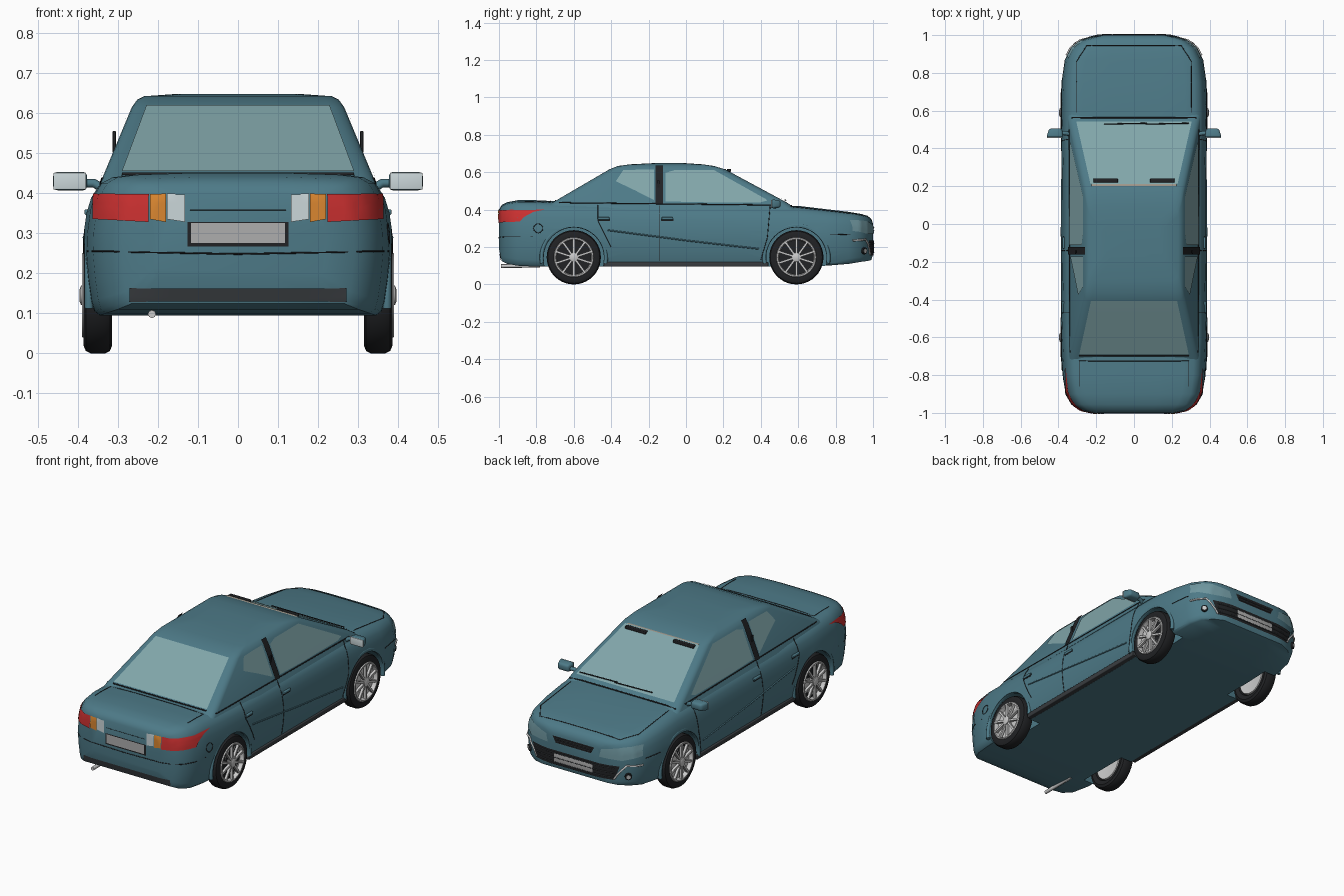
import bpy, bmesh, math
from mathutils import Vector, Matrix
from mathutils.bvhtree import BVHTree

if "Cube" in bpy.data.objects:
    bpy.data.objects.remove(bpy.data.objects["Cube"])


def mat(name, r, g, b):
    m = bpy.data.materials.new(name)
    m.diffuse_color = (r, g, b, 1)
    m.use_nodes = True
    m.node_tree.nodes["Principled BSDF"].inputs["Base Color"].default_value = m.diffuse_color
    return m


PAINT = mat("paint", .075, .195, .245)
GLASS = mat("glass", .22, .38, .40)
LAMP = mat("lamp_glass", .16, .31, .35)
BLACK = mat("black_trim", .015, .016, .018)
DARK = mat("dark_plastic", .04, .045, .05)
CHROME = mat("chrome", .55, .57, .58)
RED = mat("red_lens", .6, .03, .03)
AMBER = mat("amber_lens", .7, .24, .03)
WHITE = mat("white_lens", .6, .68, .7)
PLATE = mat("plate_grey", .42, .42, .42)
BEIGE = mat("beige", .4, .36, .3)


def finish(name, bm, m, angle=35, recalc=True):
    if recalc:
        bmesh.ops.recalc_face_normals(bm, faces=bm.faces[:])
    me = bpy.data.meshes.new(name)
    bm.to_mesh(me)
    bm.free()
    ob = bpy.data.objects.new(name, me)
    bpy.context.collection.objects.link(ob)
    me.materials.append(m)
    smooth(ob, angle)
    return ob


def smooth(ob, angle):
    bpy.ops.object.select_all(action='DESELECT')
    ob.select_set(True)
    bpy.context.view_layer.objects.active = ob
    bpy.ops.object.shade_smooth_by_angle(angle=math.radians(angle))


def loft(name, rings, m, angle=35):
    bm = bmesh.new()
    vs = [[bm.verts.new(p) for p in r] for r in rings]
    n = len(rings[0])
    for a, b in zip(vs, vs[1:]):
        for i in range(n):
            bm.faces.new((a[i], a[(i + 1) % n], b[(i + 1) % n], b[i]))
    bm.faces.new(vs[0])
    bm.faces.new(vs[-1])
    return finish(name, bm, m, angle)


def lathe(name, profile, c, m, n=40):
    # profile of (radius, x) revolved around the x axis at c
    return loft(name, [[(c[0] + x, c[1] + r * math.cos(t * math.tau / n), c[2] + r * math.sin(t * math.tau / n))
                        for t in range(n)] for r, x in profile], m)


def box(name, c, size, m, bevel=0.0):
    bm = bmesh.new()
    bmesh.ops.create_cube(bm, size=1, matrix=Matrix.Translation(c) @ Matrix.Diagonal((*size, 1)))
    if bevel:
        bmesh.ops.bevel(bm, geom=bm.edges[:], offset=bevel, segments=3, affect='EDGES', profile=.5)
    return finish(name, bm, m)


# Lower body: cross-sections along y (half width, bottom, top)
stations = [(-1, .22, .19, .40), (-.985, .29, .125, .425), (-.955, .33, .11, .44), (-.9, .362, .1, .45),
            (-.8, .378, .095, .45), (-.6, .388, .095, .44), (-.3, .384, .095, .43), (.3, .384, .095, .425),
            (.6, .388, .095, .42), (.75, .383, .1, .402), (.87, .366, .11, .388), (.93, .335, .12, .378),
            (.97, .285, .125, .367), (.99, .22, .13, .352), (1, .17, .16, .325)]
half = [(.4, 0), (.91, 0), (.945, .03), (.965, .1), (.985, .25), (1, .43), (.995, .58), (.975, .74),
        (.945, .85), (.9, .93), (.83, .97), (.7, .988), (.35, 1)]
section = half + [(-x, z) for x, z in reversed(half)]
body = loft("body", [[(w * x, y, b + (t - b) * z) for x, z in section] for y, w, b, t in stations], PAINT)


# Cabin: rounded rectangles stacked in z (rear, front, half width)
def outline(z, yr, yf, hw):
    pts = []
    for q, (sx, y0, sy) in enumerate([(1, yf, 1), (-1, yf, 1), (-1, yr, -1), (1, yr, -1)]):
        for k in range(5):
            a = (q + k / 4) * math.pi / 2
            pts.append((sx * (hw - .035) + .035 * math.cos(a), y0 - sy * .045 + .045 * math.sin(a), z))
    return pts


cabin = loft("cabin", [outline(*r) for r in [
    (.40, -.78, .595, .35), (.44, -.71, .535, .338), (.615, -.41, .21, .265), (.633, -.365, .15, .252),
    (.642, -.30, .09, .235), (.648, -.18, 0, .15)]], PAINT)

# Surface used for laying windows, lamps and seams onto the shell
verts, faces = [], []
for ob in (body, cabin):
    k = len(verts)
    verts += [v.co.copy() for v in ob.data.vertices]
    faces += [[k + i for i in p.vertices] for p in ob.data.polygons]
shell = BVHTree.FromPolygons(verts, faces)


def project(axis, s, u, v, off):
    i = 'xyz'.index(axis)
    o, d = [u, v], [0, 0, 0]
    o.insert(i, s * 3)
    d[i] = -s
    p, n, _, _ = shell.ray_cast(Vector(o), Vector(d))
    if p is None:
        o[i] = s * .9
        p, n, _, _ = shell.find_nearest(Vector(o))
    if n.dot(Vector(d)) > 0:
        n = -n
    return p + n * off, n


def sample(line, n):
    out = []
    for a, b in zip(line, line[1:]):
        out += [tuple(p + (q - p) * k / n for p, q in zip(a, b)) for k in range(n)]
    return out + [line[-1]]


def patch(name, axis, s, low, high, m, off=.004, n=10):
    bm = bmesh.new()
    grid, normal = [], None
    for a, b in zip(sample(low, n), sample(high, n)):
        row = []
        for u, v in sample([a, b], 6):
            p, normal = project(axis, s, u, v, off)
            row.append(bm.verts.new(p))
        grid.append(row)
    for a, b in zip(grid, grid[1:]):
        for j in range(6):
            bm.faces.new((a[j], b[j], b[j + 1], a[j + 1]))
    bm.normal_update()
    if sum(f.normal.dot(normal) for f in bm.faces) < 0:
        bmesh.ops.reverse_faces(bm, faces=bm.faces[:])
    return finish(name, bm, m, 35, False)


def tube(name, pts, r, m):
    cu = bpy.data.curves.new(name, 'CURVE')
    cu.dimensions, cu.bevel_depth, cu.bevel_resolution, cu.use_fill_caps = '3D', r, 2, True
    sp = cu.splines.new('POLY')
    sp.points.add(len(pts) - 1)
    for q, p in zip(sp.points, pts):
        q.co = (*p, 1)
    cu.materials.append(m)
    ob = bpy.data.objects.new(name, cu)
    bpy.context.collection.objects.link(ob)


def seam(name, axis, s, line, m=BLACK, r=.002, off=0):
    tube(name, [project(axis, s, u, v, off)[0] for u, v in sample(line, 10)], r, m)


# Windscreen, rear window, wipers and visors
patch("windscreen", 'z', 1, [(-.305, .54), (.305, .54)], [(-.23, .21), (.23, .21)], GLASS)
patch("rear_window", 'z', 1, [(-.29, -.69), (.29, -.69)], [(-.228, -.405), (.228, -.405)], GLASS)
seam("cowl_seam", 'z', 1, [(-.33, .562), (.33, .562)], BLACK, .004)
seam("rear_window_seam", 'z', 1, [(-.29, -.697), (.29, -.697)], BLACK, .004)
for x in (-.16, .06):
    seam("wiper", 'z', 1, [(x, .525), (x + .23, .53)], BLACK, .003, .008)
box("header_bar", (0, .205, .612), (.45, .02, .012), BEIGE, .003)
for s in (1, -1):
    box("visor", (s * .15, .23, .61), (.13, .022, .016), BLACK, .004)

# Rear end: lamps, plate, lower grille, exhaust
for s in (1, -1):
    for name, a, b, m in [("red_lamp", .222, .358, RED), ("amber_lamp", .18, .219, AMBER), ("reverse_lamp", .132, .177, WHITE)]:
        patch(name, 'y', -1, [(s * a, .328), (s * b, .335)], [(s * a, .397), (s * b, .397)], m, .005)
patch("rear_plate_frame", 'y', -1, [(-.126, .267), (.126, .267)], [(-.126, .328), (.126, .328)], BLACK, .002)
patch("rear_plate", 'y', -1, [(-.117, .275), (.117, .275)], [(-.117, .325), (.117, .325)], PLATE, .005)
patch("rear_lower_grille", 'y', -1, [(-.27, .13), (.27, .13)], [(-.27, .163), (.27, .163)], DARK)
seam("rear_bumper_seam", 'y', -1, [(-.375, .255), (0, .248), (.375, .255)])
seam("boot_seam", 'y', -1, [(-.12, .358), (.12, .358)], BLACK, .001)
seam("boot_lid_seam", 'z', 1, [(-.29, -.86), (-.29, -.725), (.29, -.725), (.29, -.86)])
tube("exhaust", [(-.215, -.99, .098), (-.215, -.78, .1)], .01, CHROME)

# Front end: grille, intake, plate, headlamps, fog lamps
patch("upper_grille", 'y', 1, [(-.11, .278), (.11, .278)], [(-.13, .315), (.13, .315)], BLACK)
for z in (.288, .303):
    seam("grille_bar", 'y', 1, [(-.11, z), (.11, z)], DARK, .003, .004)
patch("lower_intake", 'y', 1, [(-.24, .155), (.24, .155)], [(-.27, .235), (.27, .235)], BLACK)
for z in (.17, .195, .22):
    seam("intake_bar", 'y', 1, [(-.24, z), (.24, z)], DARK, .003, .004)
box("front_plate", (0, 1.0, .195), (.24, .012, .055), PLATE, .002)
for s in (1, -1):
    patch("headlamp", 'y', 1, [(s * .16, .272), (s * .28, .268), (s * .352, .285)],
          [(s * .17, .315), (s * .28, .338), (s * .345, .343)], LAMP)
    seam("chrome_bracket", 'y', 1, [(s * .355, .235), (s * .30, .24), (s * .255, .185), (s * .24, .16)], CHROME, .005, .003)
    p, nrm = project('y', 1, s * .305, .18, .002)
    tube("fog_lamp", [p - nrm * .01, p + nrm * .008], .019, BLACK)
    tube("fog_lens", [p, p + nrm * .011], .012, CHROME)
    seam("front_bumper_seam", 'x', s, [(.77, .265), (.88, .268)])
seam("bonnet_seam", 'z', 1, [(-.305, .59), (-.305, .86), (-.25, .945), (.25, .945), (.305, .86), (.305, .59)])

# Sides: windows, pillars, seams, handles, sills, mirrors
for s in (1, -1):
    patch("front_side_window", 'x', s, [(-.11, .442), (.1, .438), (.40, .438), (.435, .447)],
          [(-.11, .595), (-.06, .61), (.15, .61), (.43, .453)], GLASS)
    patch("rear_side_window", 'x', s, [(-.375, .55), (-.27, .5), (-.172, .45)],
          [(-.335, .61), (-.25, .612), (-.172, .612)], GLASS)
    patch("door_pillar", 'x', s, [(-.162, .428), (-.122, .428)], [(-.162, .632), (-.122, .632)], BLACK, .007)
    box("pillar_catch", (s * .309, -.148, .528), (.008, .014, .055), BLACK, .002)
    seam("belt_seam", 'x', s, [(-.68, .437), (.50, .424)], BLACK, .003)
    seam("door_seam", 'x', s, [(-.14, .125), (-.14, .42)])
    seam("front_door_edge", 'x', s, [(.40, .13), (.435, .25), (.45, .42)])
    seam("rear_door_edge", 'x', s, [(-.40, .2), (-.47, .34), (-.47, .425)])
    seam("side_crease", 'x', s, [(-.42, .29), (0, .235), (.39, .19)], PAINT, .004)
    seam("rear_bumper_side_seam", 'x', s, [(-.97, .255), (-.885, .255)])
    for y in (-.44, -.10):
        p, _ = project('x', s, y, .352, .002)
        box("door_handle", p, (.014, .062, .014), PAINT, .004)
        box("handle_shadow", p - Vector((s * .003, 0, .008)), (.01, .066, .01), BLACK)
    box("sill", (s * .362, 0, .108), (.03, .88, .026), DARK, .004)
    bm = bmesh.new()
    bmesh.ops.create_cube(bm, size=1, matrix=Matrix.Translation((s * .42, .485, .43)) @ Matrix.Diagonal((.09, .055, .05, 1)))
    for v in bm.verts:  # taper the shell towards its front
        if v.co.y > .49:
            v.co = Vector((s * .415, .485, .43)) + (v.co - Vector((s * .42, .485, .43))) * .75
    bmesh.ops.bevel(bm, geom=bm.edges[:], offset=.012, segments=3, affect='EDGES', profile=.5)
    finish("mirror_housing", bm, PAINT, 50)
    box("mirror_glass", (s * .42, .457, .43), (.082, .006, .042), WHITE, .0025)
    tube("mirror_arm", [(s * .335, .475, .41), (s * .36, .48, .425), (s * .39, .482, .425)], .011, PAINT)
ring = [(-.79 + .025 * math.cos(a * math.tau / 12), .30 + .025 * math.sin(a * math.tau / 12)) for a in range(13)]
seam("fuel_cap_seam", 'x', 1, ring)

# Wheels and arches
cutters = bmesh.new()
for s in (1, -1):
    for y in (-.6, .59):
        bmesh.ops.create_cone(cutters, cap_ends=True, segments=48, radius1=.163, radius2=.163, depth=.2,
                              matrix=Matrix.Translation((s * .385, y, .143)) @ Matrix.Rotation(math.pi / 2, 4, 'Y'))
        arc = [math.radians(a) for a in range(-10, 191, 8)]
        tube("arch_lip", [(s * .372, y + .172 * math.cos(a), .143 + .172 * math.sin(a)) for a in arc], .011, PAINT)
        c = (s * .35, y, .145)
        lathe("tyre", [(.095, -s * .02), (.1, -s * .03), (.125, -s * .036), (.139, -s * .03), (.145, -s * .018),
                       (.145, s * .018), (.139, s * .03), (.125, s * .036), (.104, s * .034), (.098, s * .018)], c, BLACK)
        lathe("rim_ring", [(.096, s * .018), (.107, s * .034), (.104, s * .04), (.097, s * .04), (.092, s * .018)], c, CHROME)
        lathe("inner_rim", [(.094, -s * .018), (.09, -s * .03), (.03, -s * .022)], c, CHROME)
        lathe("hub", [(.026, s * .015), (.024, s * .042), (.014, s * .046)], c, CHROME, 20)
        bm = bmesh.new()
        for k in range(10):
            bmesh.ops.create_cube(bm, size=1, matrix=Matrix.Translation((c[0] + s * .032, y, .145))
                                  @ Matrix.Rotation(k * math.tau / 10, 4, 'X')
                                  @ Matrix.Translation((0, 0, .06)) @ Matrix.Diagonal((.014, .011, .08, 1)))
        finish("spokes", bm, CHROME)
cutter = finish("arch_cutter", cutters, DARK)
cutter.hide_render = True
bpy.context.view_layer.objects.active = body
mod = body.modifiers.new("arches", 'BOOLEAN')
mod.operation, mod.object, mod.solver = 'DIFFERENCE', cutter, 'EXACT'
bpy.ops.object.modifier_apply(modifier=mod.name)
bpy.data.objects.remove(cutter)
smooth(body, 35)
